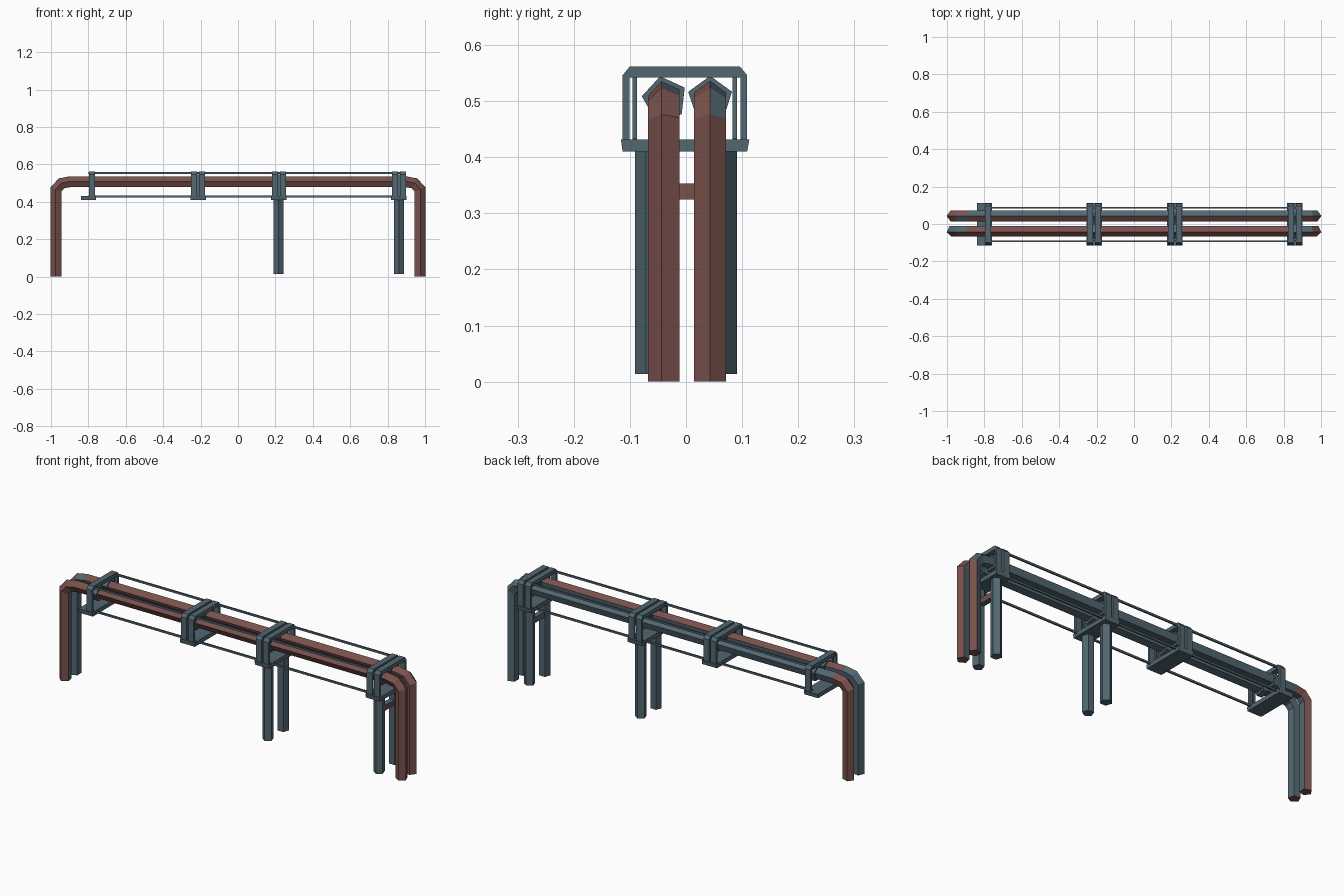
import bpy, bmesh, math
from mathutils import Vector

if "Cube" in bpy.data.objects:
    bpy.data.objects.remove(bpy.data.objects["Cube"])


def material(name, rgb):
    m = bpy.data.materials.new(name)
    m.diffuse_color = (*rgb, 1)
    m.use_nodes = True
    m.node_tree.nodes["Principled BSDF"].inputs["Base Color"].default_value = m.diffuse_color
    return m


STEEL = material("blue grey steel", (0.085, 0.135, 0.165))
RUST = material("rust red", (0.19, 0.083, 0.073))


def finish(name, bm, rule=None):
    bmesh.ops.recalc_face_normals(bm, faces=bm.faces)
    bm.normal_update()
    if rule:
        for f in bm.faces:
            f.material_index = 1 if rule(f.calc_center_median(), f.normal) else 0
    me = bpy.data.meshes.new(name)
    bm.to_mesh(me)
    bm.free()
    me.materials.append(STEEL)
    me.materials.append(RUST)
    ob = bpy.data.objects.new(name, me)
    bpy.context.collection.objects.link(ob)
    return ob


def sweep(name, path, y, r, turn=0, sides=5, rule=None):
    """Mitred tube along (x, z) points at a given y; a corner points outward."""
    bm = bmesh.new()
    pts = [Vector((x, 0, z)) for x, z in path]
    rings = []
    for i, p in enumerate(pts):
        a = (p - pts[max(i - 1, 0)]).normalized() if i else (pts[1] - p).normalized()
        b = (pts[i + 1] - p).normalized() if i < len(pts) - 1 else a
        t = (a + b).normalized()
        n = Vector((-t.z, 0, t.x)) / max(t.dot(a), 0.5)
        ring = []
        for k in range(sides):
            ang = turn + math.tau * k / sides
            ring.append(bm.verts.new(p + Vector((0, y + r * math.sin(ang), 0)) + n * r * math.cos(ang)))
        rings.append(ring)
    for r0, r1 in zip(rings, rings[1:]):
        for k in range(sides):
            j = (k + 1) % sides
            bm.faces.new((r0[k], r0[j], r1[j], r1[k]))
    bm.faces.new(rings[0])
    bm.faces.new(rings[-1])
    return finish(name, bm, rule)


def extrude_yz(name, outline, x0, x1):
    """Solid from a (y, z) outline, extruded along x."""
    bm = bmesh.new()
    a = [bm.verts.new((x0, y, z)) for y, z in outline]
    b = [bm.verts.new((x1, y, z)) for y, z in outline]
    n = len(a)
    for k in range(n):
        j = (k + 1) % n
        bm.faces.new((a[k], a[j], b[j], b[k]))
    bm.faces.new(a)
    bm.faces.new(b)
    return finish(name, bm)


def box(name, x0, x1, y0, y1, z0, z1, rule=None):
    ob_bm = bmesh.new()
    bmesh.ops.create_cube(ob_bm, size=1)
    for v in ob_bm.verts:
        v.co = ((x0 + x1) / 2 + v.co.x * (x1 - x0),
                (y0 + y1) / 2 + v.co.y * (y1 - y0),
                (z0 + z1) / 2 + v.co.z * (z1 - z0))
    return finish(name, ob_bm, rule)


# Painted side of each pipe: rust in front, bare steel behind
def front_rule(c, n):
    if n.z < -0.99 and c.z < 0.01:
        return True
    if c.x > 0.91:
        return n.x * 0.9 - n.y > 0
    if c.x < -0.91:
        return n.y < 0.1
    return n.y < 0 and n.z > -0.6 or n.z > 0.8


def back_rule(c, n):
    if n.z < -0.99 and c.z < 0.01:
        return True
    if c.x > 0.91:
        return n.x * 0.9 - n.y > 0
    if c.x < -0.91:
        return n.y - n.x > 0
    return n.y < -0.1 and n.z > -0.6


# Two bent pipes
half = [(0.972, 0), (0.972, 0.465), (0.943, 0.497), (0.895, 0.506)]
path = [(-x, z) for x, z in half] + half[::-1]
PIPES = (("front", -0.038, -0.2, front_rule), ("back", 0.043, 0, back_rule))
for name, y, turn, rule in PIPES:
    sweep(name + "_pipe", path, y, 0.030, turn, rule=rule)

# Brackets: base plate, hoops over the pipes, clamp collars
half_hoop = [(0.113, 0.425), (0.113, 0.546), (0.100, 0.562)]
half_inner = [(0.101, 0.425), (0.101, 0.542)]
STATIONS = (
    (-0.84, -0.76, (-0.78,)),
    (-0.255, -0.17, (-0.235, -0.193)),
    (0.177, 0.26, (0.198, 0.24)),
    (0.818, 0.90, (0.839, 0.881)),
)
for i, (x0, x1, hoops) in enumerate(STATIONS):
    plate = [(-0.116, 0.432), (0.113, 0.432), (0.109, 0.41), (-0.113, 0.41)]
    extrude_yz(f"base_plate_{i}", plate, x0, x1)
    for j, x in enumerate(hoops):
        outline = ([(-y, z) for y, z in half_hoop] + [(y - 0.004, z) for y, z in half_hoop[::-1]]
                   + [(y - 0.004, z) for y, z in half_inner]
                   + [(-y, z) for y, z in half_inner[::-1]])
        extrude_yz(f"hoop_{i}_{j}", outline, x - 0.016, x + 0.016)
    mid = sum(hoops) / len(hoops)
    for name, y, turn, rule in PIPES:
        sweep(f"{name}_collar_{i}", [(mid - 0.015, 0.504), (mid + 0.015, 0.504)], y, 0.041, turn)
    for s in (-1, 1):
        y = s * 0.089 - 0.002
        box(f"inner_post_{i}_{s}", mid - 0.006, mid + 0.006, y - 0.004, y + 0.004, 0.43, 0.545)

# Long tie rods between the brackets
for s in (-1, 1):
    y = s * 0.089 - 0.002
    for label, z in (("lower", 0.429), ("upper", 0.553)):
        box(f"{label}_rod_{s}", -0.80, 0.88, y - 0.004, y + 0.004, z - 0.005, z + 0.005)

# Support legs
for x in (0.217, 0.860):
    for s in (-1, 1):
        sweep(f"support_leg_{x}_{s}", [(x, 0.014), (x, 0.415)], s * 0.063, 0.028, math.pi / 2 * s)

# Cross brace between the end legs
box("cross_brace", 0.846, 0.874, -0.06, 0.06, 0.325, 0.353, lambda c, n: n.x > 0.9)
